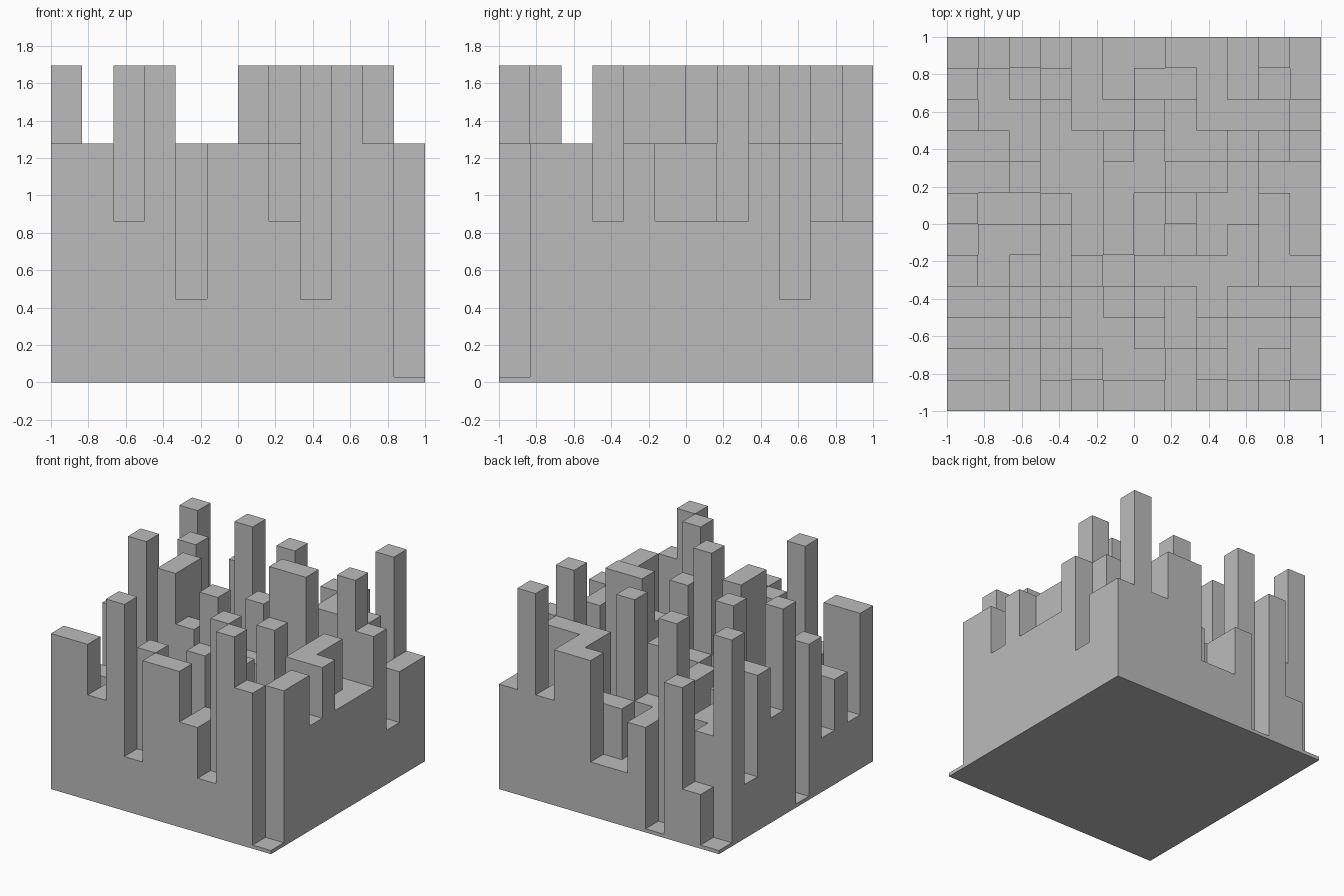
import bpy, bmesh

if "Cube" in bpy.data.objects:
    bpy.data.objects.remove(bpy.data.objects["Cube"])

N = 12
CELL = 2 / N
LEVELS = [0.03, 0.445, 0.862, 1.278, 1.695]

# Column levels: one string per row from front to back, digits run left to right
ROWS = [
    "332413321430",
    "112131124213",
    "221211313223",
    "112012412112",
    "321431222233",
    "022412101232",
    "411212131132",
    "224112244122",
    "332113211243",
    "122122413331",
    "421421223212",
    "013021133242",
]


def height(i, j):
    if 0 <= i < N and 0 <= j < N:
        return LEVELS[int(ROWS[j][i])]
    return 0.0


grey = bpy.data.materials.new("plain_grey")
grey.diffuse_color = (0.5, 0.5, 0.5, 1)
grey.use_nodes = True
grey.node_tree.nodes["Principled BSDF"].inputs["Base Color"].default_value = grey.diffuse_color

bm = bmesh.new()


def quad(*pts):
    bm.faces.new([bm.verts.new(p) for p in pts])


for j in range(N):
    for i in range(N):
        x0, y0 = -1 + i * CELL, -1 + j * CELL
        x1, y1 = x0 + CELL, y0 + CELL
        h = height(i, j)
        # column top
        quad((x0, y0, h), (x1, y0, h), (x1, y1, h), (x0, y1, h))
        # exposed walls above each lower neighbour
        sides = [((0, -1), (x0, y0), (x1, y0)), ((1, 0), (x1, y0), (x1, y1)),
                 ((0, 1), (x1, y1), (x0, y1)), ((-1, 0), (x0, y1), (x0, y0))]
        for (di, dj), a, b in sides:
            low = height(i + di, j + dj)
            if low < h:
                quad((*a, low), (*b, low), (*b, h), (*a, h))

# underside
quad((-1, 1, 0), (1, 1, 0), (1, -1, 0), (-1, -1, 0))
bmesh.ops.remove_doubles(bm, verts=bm.verts, dist=1e-4)

mesh = bpy.data.meshes.new("column_block")
bm.to_mesh(mesh)
bm.free()
mesh.materials.append(grey)
block = bpy.data.objects.new("column_block", mesh)
bpy.context.collection.objects.link(block)
